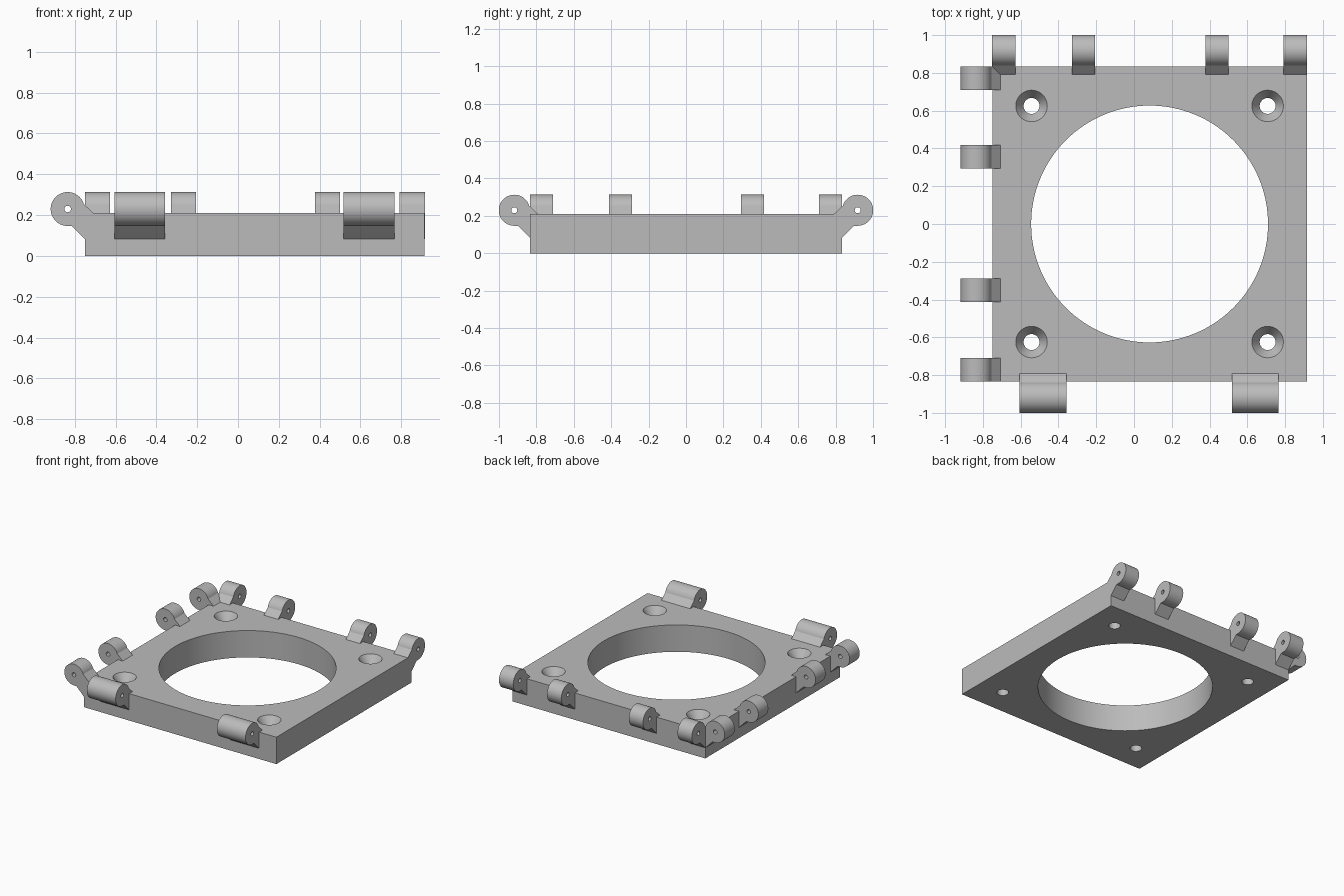
import bpy, bmesh
from math import sin, cos, pi, radians
from mathutils import Matrix, Vector

cube = bpy.data.objects.get("Cube")
if cube:
    bpy.data.objects.remove(cube, do_unlink=True)

grey = bpy.data.materials.new("plain_grey")
grey.use_nodes = True
colour = (0.5, 0.5, 0.5, 1)
grey.diffuse_color = colour
grey.node_tree.nodes["Principled BSDF"].inputs["Base Color"].default_value = colour

LEFT, RIGHT, FRONT, BACK, TOP = -0.75, 0.915, -0.833, 0.833, 0.21
MID_X = (LEFT + RIGHT) / 2


def make_object(name, bm):
    bmesh.ops.recalc_face_normals(bm, faces=bm.faces)
    mesh = bpy.data.meshes.new(name)
    bm.to_mesh(mesh)
    bm.free()
    mesh.materials.append(grey)
    obj = bpy.data.objects.new(name, mesh)
    bpy.context.collection.objects.link(obj)
    return obj


def add_cone(bm, r1, r2, z1, z2, x=0, y=0, sides=64):
    bmesh.ops.create_cone(bm, cap_ends=True, segments=sides, radius1=r1, radius2=r2,
                          depth=z2 - z1, matrix=Matrix.Translation((x, y, (z1 + z2) / 2)))


def select_only(obj):
    bpy.ops.object.select_all(action='DESELECT')
    obj.select_set(True)
    bpy.context.view_layer.objects.active = obj


def cut(obj, bm):
    """Subtract the bmesh from the object and discard the cutter."""
    cutter = make_object("cutter", bm)
    cutter.hide_render = True
    mod = obj.modifiers.new("cut", 'BOOLEAN')
    mod.operation, mod.solver, mod.object = 'DIFFERENCE', 'EXACT', cutter
    select_only(obj)
    bpy.ops.object.modifier_apply(modifier=mod.name)
    bpy.data.objects.remove(cutter, do_unlink=True)


def smooth(obj):
    select_only(obj)
    bpy.ops.object.shade_smooth_by_angle(angle=radians(25))


# Base plate with large round opening
bm = bmesh.new()
bmesh.ops.create_cube(bm, size=1, matrix=Matrix.Translation((MID_X, 0, TOP / 2))
                      @ Matrix.Diagonal((RIGHT - LEFT, BACK - FRONT, TOP, 1)))
plate = make_object("base_plate", bm)
bm = bmesh.new()
add_cone(bm, 0.627, 0.627, -0.1, 0.4, MID_X, 0, 128)
cut(plate, bm)

# Countersunk screw holes
for sx in (-1, 1):
    for sy in (-1, 1):
        x, y = MID_X + sx * 0.625, sy * 0.625
        bm = bmesh.new()
        add_cone(bm, 0.042, 0.042, -0.1, 0.3, x, y)
        cut(plate, bm)
        bm = bmesh.new()
        add_cone(bm, 0.042, 0.104, TOP - 0.06, TOP + 0.03, x, y)
        cut(plate, bm)
smooth(plate)

# Hinge knuckle profile: distance out from the plate wall, and height
AXIS_U, AXIS_Z, RADIUS, PIN = 0.085, 0.23, 0.083, 0.016
profile = [(-0.042, TOP), (0, TOP), (0, 0.083), (0.064, AXIS_Z - RADIUS)]
for i in range(49):
    a = radians(-90 + 253 * i / 48)
    profile.append((AXIS_U + RADIUS * cos(a), AXIS_Z + RADIUS * sin(a)))


def knuckle(name, wall, out, along, start, end):
    """Extrude the profile along an edge, then drill the pin hole."""
    wall, out, along = Vector(wall), Vector(out), Vector(along)
    up = Vector((0, 0, 1))
    bm = bmesh.new()
    face = bm.faces.new([bm.verts.new(wall + out * u + up * z + along * start)
                         for u, z in profile])
    ext = bmesh.ops.extrude_face_region(bm, geom=[face])
    verts = [v for v in ext["geom"] if isinstance(v, bmesh.types.BMVert)]
    bmesh.ops.translate(bm, verts=verts, vec=along * (end - start))
    obj = make_object(name, bm)
    bm = bmesh.new()
    add_cone(bm, PIN, PIN, start - 0.05, end + 0.05, sides=32)
    bm.transform(Matrix.Translation(wall + out * AXIS_U + up * AXIS_Z)
                 @ up.rotation_difference(along).to_matrix().to_4x4())
    cut(obj, bm)
    smooth(obj)


X, Y = (1, 0, 0), (0, 1, 0)
WIDTH = 0.123
for i, s in enumerate((-0.833, -0.412, 0.295, 0.71)):
    knuckle(f"right_hinge_knuckle_{i + 1}", (LEFT, 0, 0), (-1, 0, 0), Y, s, s + WIDTH)
    knuckle(f"back_hinge_knuckle_{i + 1}", (0, BACK, 0), Y, X,
            s + MID_X, s + MID_X + WIDTH)
for i, s in enumerate((-0.605, 0.518)):
    knuckle(f"front_hinge_knuckle_{i + 1}", (0, FRONT, 0), (0, -1, 0), X, s, s + 0.248)
